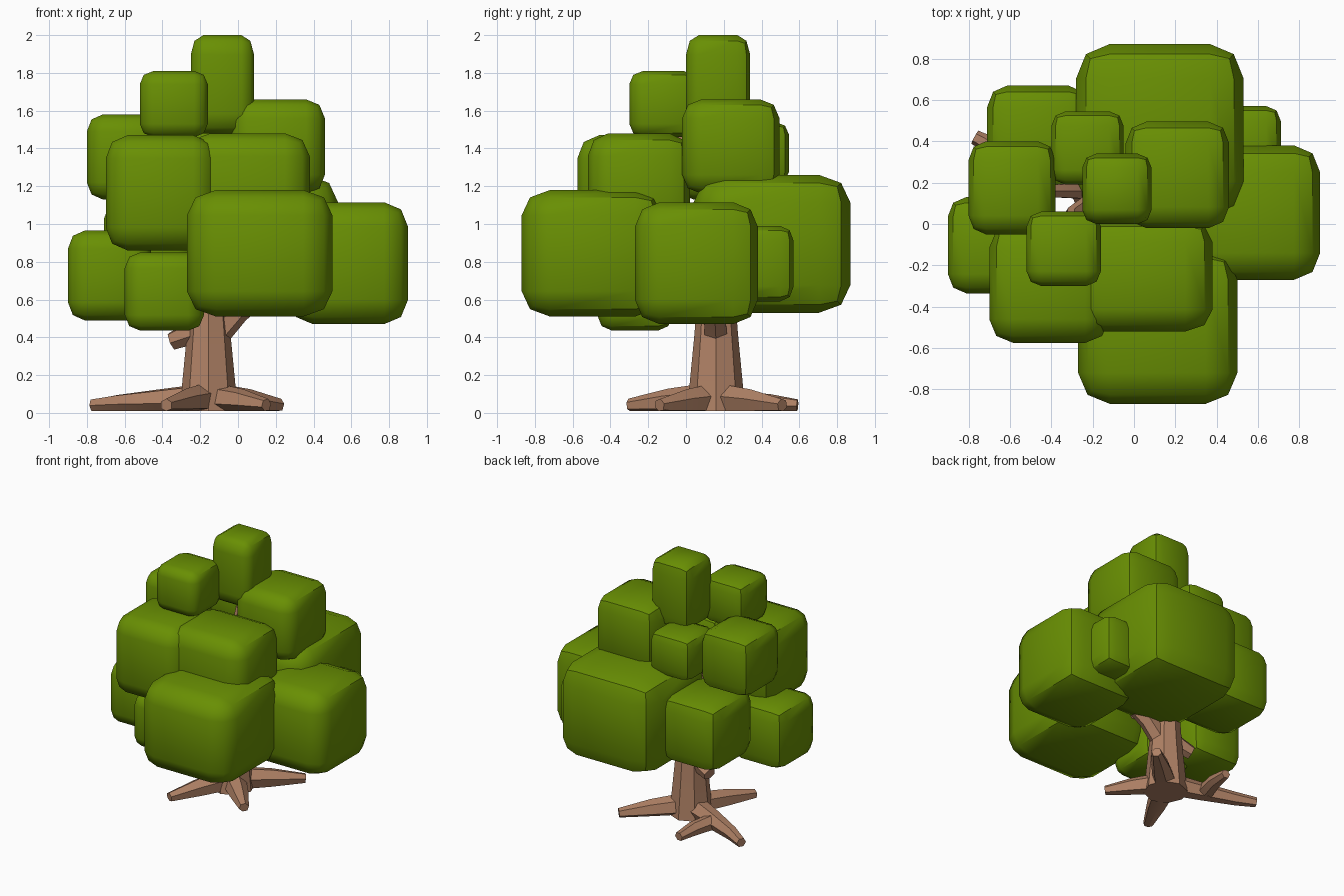
import bpy, bmesh, math
from mathutils import Vector

cube = bpy.data.objects.get("Cube")
if cube:
    bpy.data.objects.remove(cube, do_unlink=True)


def make_material(name, rgb):
    mat = bpy.data.materials.new(name)
    mat.use_nodes = True
    mat.diffuse_color = (*rgb, 1)
    bsdf = mat.node_tree.nodes["Principled BSDF"]
    bsdf.inputs["Base Color"].default_value = (*rgb, 1)
    bsdf.inputs["Roughness"].default_value = 0.9
    return mat


LEAF = make_material("leaf green", (0.14, 0.275, 0.001))
BARK = make_material("bark brown", (0.43, 0.22, 0.13))


def finish(name, bm, mat):
    mesh = bpy.data.meshes.new(name)
    bm.to_mesh(mesh)
    bm.free()
    mesh.materials.append(mat)
    obj = bpy.data.objects.new(name, mesh)
    bpy.context.collection.objects.link(obj)
    return obj


def leaf_clump(name, xs, ys, zs):
    """Rounded block filling the given x, y and z ranges."""
    bm = bmesh.new()
    bmesh.ops.create_cube(bm, size=1)
    bmesh.ops.bevel(bm, geom=bm.edges[:], offset=0.2, segments=2,
                    profile=0.5, affect='EDGES')
    bm.normal_update()
    for f in bm.faces:
        f.smooth = True
    # crisp ridges, except around the front face
    for e in bm.edges:
        facing = sum((f.normal.y for f in e.link_faces)) / 2
        e.smooth = e.calc_face_angle() < math.radians(35) or facing < -0.2
    lo, hi = (Vector(v) for v in zip(xs, ys, zs))
    for v in bm.verts:
        v.co = (lo + hi) / 2 + v.co * (hi - lo)
    return finish(name, bm, LEAF)


def limb(name, path, sides=6):
    """Tapered faceted tube through (x, y, z, radius) points."""
    bm = bmesh.new()
    pts = [Vector(p[:3]) for p in path]
    rings = []
    for i, p in enumerate(pts):
        d = pts[min(i + 1, len(pts) - 1)] - pts[max(i - 1, 0)]
        rot = Vector((0, 0, 1)).rotation_difference(d)
        ring = []
        for k in range(sides):
            a = math.tau * k / sides
            co = p + rot @ Vector((math.cos(a), math.sin(a), 0)) * path[i][3]
            co.z = max(co.z, 0.01)
            ring.append(bm.verts.new(co))
        rings.append(ring)
    for a, b in zip(rings, rings[1:]):
        for k in range(sides):
            n = (k + 1) % sides
            bm.faces.new((a[k], a[n], b[n], b[k]))
    bm.faces.new(rings[0][::-1])
    bm.faces.new(rings[-1])
    bmesh.ops.recalc_face_normals(bm, faces=bm.faces[:])
    obj = finish(name, bm, BARK)
    bpy.ops.object.select_all(action='DESELECT')
    obj.select_set(True)
    bpy.context.view_layer.objects.active = obj
    bpy.ops.object.shade_smooth_by_angle(angle=math.radians(30))
    return obj


# Foliage blocks
clumps = {
    "front_low": ((-.27, .50), (-.87, -.12), (.51, 1.18)),
    "right_low": ((.27, .90), (-.27, .38), (.47, 1.115)),
    "back_low": ((-.28, .53), (.04, .87), (.53, 1.26)),
    "side_low": ((-.90, -.46), (-.335, .13), (.49, .965)),
    "side_back": ((-.71, -.22), (.15, .67), (.62, 1.13)),
    "front_small": ((-.60, -.18), (-.47, -.07), (.435, .85)),
    "back_small": ((.36, .71), (.21, .57), (.59, .99)),
    "front_middle": ((-.28, .38), (-.52, .02), (.87, 1.48)),
    "front_side": ((-.70, -.12), (-.575, .00), (.86, 1.47)),
    "side_upper": ((-.80, -.38), (-.05, .40), (1.13, 1.58)),
    "back_upper": ((-.40, -.05), (.19, .545), (1.21, 1.54)),
    "right_upper": ((-.04, .46), (-.02, .495), (1.16, 1.66)),
    "upper_small": ((-.52, -.16), (-.30, .06), (1.46, 1.81)),
    "crown": ((-.25, .085), (.00, .34), (1.48, 2.0)),
}
for label, spans in clumps.items():
    leaf_clump("leaf_clump_" + label, *spans)

# Trunk and branches
limb("trunk", [(-.155, .16, .01, .155), (-.155, .16, .13, .143),
               (-.155, .16, .42, .115), (-.16, .16, .75, .09),
               (-.14, .17, 1.1, .06), (-.11, .2, 1.4, .04)], sides=8)
limb("cut_branch", [(-.15, .16, .50, .07), (-.25, .18, .42, .065),
                    (-.35, .21, .38, .05)])
limb("right_branch", [(-.14, .16, .38, .07), (.0, .15, .54, .065),
                      (.40, .08, .85, .04)])
limb("front_branch", [(-.16, .14, .6, .06), (-.1, -.1, .75, .05),
                      (.0, -.4, .9, .03)])
limb("side_branch", [(-.16, .16, .9, .05), (-.3, .16, 1.14, .04),
                     (-.5, .16, 1.3, .03)])
limb("upper_branch", [(-.16, .14, 1.1, .045), (-.3, .05, 1.3, .035),
                      (-.33, -.1, 1.55, .03)])

# Roots: direction end points, each bending down from the trunk
root_ends = {
    "front": (-.38, -.30),
    "front_right": (.15, -.14),
    "back_right": (.22, .51),
}
base = Vector((-.155, .16))
for label, end in root_ends.items():
    mid = base.lerp(Vector(end), 0.55)
    limb("root_" + label, [(*base, .075, .09), (*mid, .06, .068),
                           (*end, .04, .036)])
limb("root_long", [(*base, .075, .09), (-.42, .26, .06, .07),
                   (-.64, .35, .05, .05), (-.77, .42, .04, .036)])
limb("root_fork", [(-.42, .27, .055, .06), (-.37, .44, .05, .052),
                   (-.35, .59, .04, .034)])
